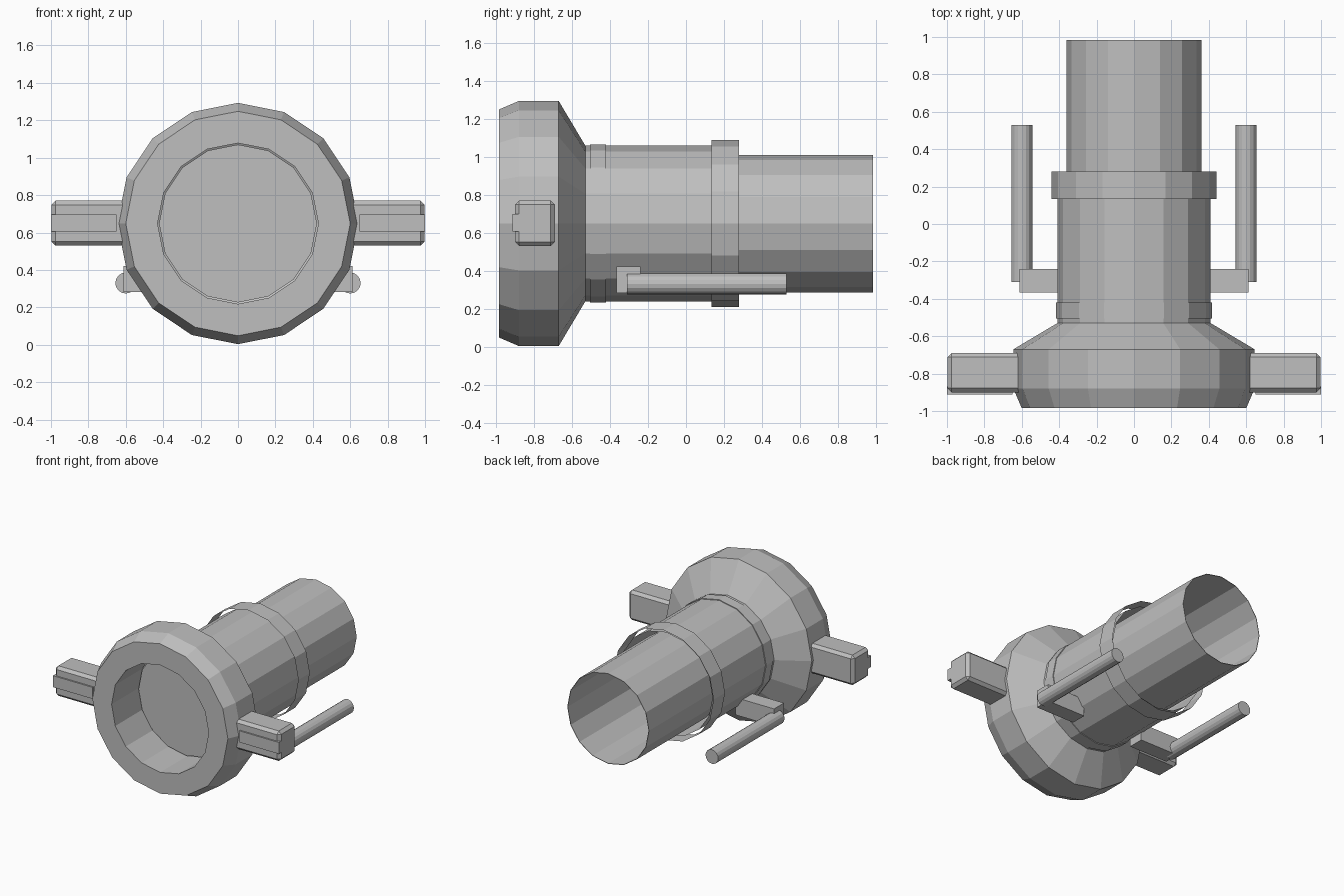
import bpy, bmesh, math
from mathutils import Matrix

if "Cube" in bpy.data.objects:
    bpy.data.objects.remove(bpy.data.objects["Cube"])

CZ = 0.648   # height of the main axis
SIDES = 16

gray = bpy.data.materials.new("light_gray")
gray.diffuse_color = (0.52, 0.52, 0.52, 1)
gray.use_nodes = True
gray.node_tree.nodes["Principled BSDF"].inputs["Base Color"].default_value = gray.diffuse_color


def finish(name, bm):
    mesh = bpy.data.meshes.new(name)
    bm.to_mesh(mesh)
    bm.free()
    mesh.materials.append(gray)
    ob = bpy.data.objects.new(name, mesh)
    bpy.context.collection.objects.link(ob)
    return ob


def lathe(name, profile):
    """Revolve (radius, y) points round the main axis."""
    bm = bmesh.new()
    rings = []
    for r, y in profile:
        rings.append([bm.verts.new((r * math.sin(2 * math.pi * k / SIDES), y,
                                    CZ + r * math.cos(2 * math.pi * k / SIDES)))
                      for k in range(SIDES)])
    for a, b in zip(rings, rings[1:]):
        for k in range(SIDES):
            n = (k + 1) % SIDES
            bm.faces.new((a[k], a[n], b[n], b[k]))
    bmesh.ops.remove_doubles(bm, verts=bm.verts, dist=0.0005)
    return finish(name, bm)


def box(name, lo, hi, bevel=0):
    bm = bmesh.new()
    size = [h - l for l, h in zip(lo, hi)]
    mid = [(h + l) / 2 for l, h in zip(lo, hi)]
    bmesh.ops.create_cube(bm, size=1, matrix=Matrix.Translation(mid) @ Matrix.Diagonal((*size, 1)))
    if bevel:
        bmesh.ops.bevel(bm, geom=bm.edges[:], offset=bevel, segments=1, affect='EDGES')
    return finish(name, bm)


def span(side, a, b):
    return sorted((side * a, side * b))


# Flared head with recessed mouth, running into the main barrel
lathe("head_and_barrel", [(0.43, -0.64), (0.43, -0.985), (0.60, -0.985), (0.645, -0.88),
                          (0.645, -0.67), (0.41, -0.53), (0.41, 0.25)])
# Flat disc at the bottom of the mouth
lathe("mouth_disc", [(0, -0.655), (0.422, -0.655)])
# Thin collar behind the head and wider band at the barrel end
lathe("front_collar", [(0.405, -0.505), (0.416, -0.505), (0.416, -0.42), (0.405, -0.42)])
lathe("rear_band", [(0.44, 0.135), (0.44, 0.28)])
# Narrow rear tube, hollow and open at the back
lathe("rear_tube", [(0.362, 0.1), (0.362, 0.985), (0.358, 0.985), (0.358, -0.5), (0, -0.5)])

for s, tag in ((-1, "left"), (1, "right")):
    # Side arm with a raised strip on its front
    x0, x1 = span(s, 0.55, 0.998)
    box(tag + "_arm", (x0, -0.9, 0.53), (x1, -0.69, 0.77), 0.022)
    x0, x1 = span(s, 0.65, 1.0)
    box(tag + "_arm_strip", (x0, -0.912, 0.605), (x1, -0.87, 0.697))
    # Bracket and rod below the barrel
    x0, x1 = span(s, 0.27, 0.612)
    box(tag + "_bracket", (x0, -0.365, 0.283), (x1, -0.24, 0.422))
    bm = bmesh.new()
    bmesh.ops.create_cone(bm, cap_ends=True, segments=16, radius1=0.056, radius2=0.056, depth=0.84,
                          matrix=Matrix.Translation((s * 0.6, 0.11, 0.33)) @ Matrix.Rotation(math.pi / 2, 4, 'X'))
    finish(tag + "_rod", bm)
